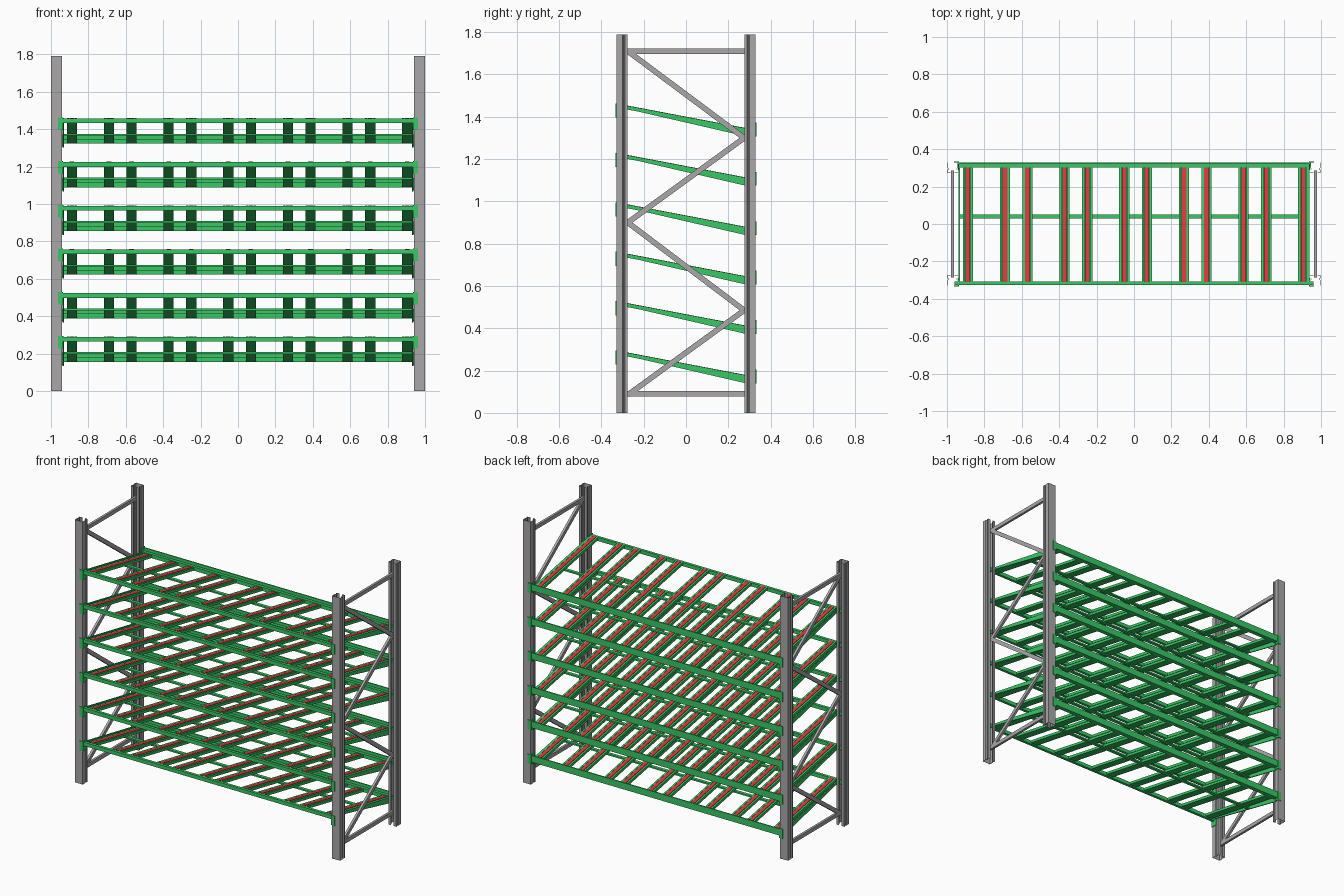
import bpy, bmesh, math
from mathutils import Vector, Matrix

if "Cube" in bpy.data.objects:
    bpy.data.objects.remove(bpy.data.objects["Cube"], do_unlink=True)


def material(name, rgb):
    m = bpy.data.materials.new(name)
    m.use_nodes = True
    m.diffuse_color = (*rgb, 1)
    m.node_tree.nodes["Principled BSDF"].inputs["Base Color"].default_value = (*rgb, 1)
    return m


GREEN = material("green paint", (0.04, 0.58, 0.13))
RED = material("red rollers", (0.7, 0.04, 0.05))
GREY = material("grey steel", (0.4, 0.39, 0.39))

LEVELS = 6
FIRST, STEP = 0.0, 0.2335
SLOPE = -0.19


def place(name, mesh, offset):
    ob = bpy.data.objects.new(name, mesh)
    ob.location = offset
    bpy.context.collection.objects.link(ob)
    return ob


def finish(bm, name, mat):
    bmesh.ops.recalc_face_normals(bm, faces=bm.faces)
    mesh = bpy.data.meshes.new(name)
    bm.to_mesh(mesh)
    bm.free()
    mesh.materials.append(mat)
    return mesh


def add_box(bm, x, y, z):
    """Box given by its (low, high) range on each axis."""
    ranges = (x, y, z)
    size = [b - a for a, b in ranges]
    mid = [(a + b) / 2 for a, b in ranges]
    m = Matrix.Translation(mid) @ Matrix.Diagonal((*size, 1))
    return bmesh.ops.create_cube(bm, size=1, matrix=m)["verts"]


def boxes(name, mat, *specs):
    bm = bmesh.new()
    for s in specs:
        add_box(bm, *s)
    return finish(bm, name, mat)


def both(lo, hi, side):
    return tuple(sorted((lo * side, hi * side)))


def slope_line(y):
    return 0.232 + SLOPE * y


def sloped_box(bm, x, y, z):
    """Box whose z range is measured from the sloping shelf line."""
    for v in add_box(bm, x, y, z):
        v.co.z += slope_line(v.co.y)


# Posts: folded open section, lips facing the middle of the side frame
half = [(0.01, 0.277), (0.029, 0.277), (0.029, 0.288), (0.021, 0.291),
        (0.021, 0.297), (0.029, 0.301), (0.029, 0.329)]
profile = half + [(-x, y) for x, y in reversed(half)]
for sx in (1, -1):
    for sy, place_name in ((-1, "front"), (1, "back")):
        bm = bmesh.new()
        low = [bm.verts.new((x + 0.97 * sx, y * sy, 0)) for x, y in profile]
        high = [bm.verts.new((v.co.x, v.co.y, 1.79)) for v in low]
        for i in range(len(low) - 1):
            bm.faces.new((low[i], low[i + 1], high[i + 1], high[i]))
        side = "left" if sx > 0 else "right"
        post = place(f"{place_name}_{side}_post", finish(bm, "post", GREY), (0, 0, 0))
        wall = post.modifiers.new("wall", "SOLIDIFY")
        wall.thickness = 0.002
        wall.offset = 0

# Side frame bracing: two horizontals and a zigzag of diagonals
zig = [(-0.275, 1.71), (0.275, 1.30), (-0.275, 0.90), (0.275, 0.485), (-0.275, 0.085)]
braces = list(zip(zig, zig[1:]))
braces += [((-0.285, z), (0.285, z)) for z in (0.09, 1.71)]
bm = bmesh.new()
for (y0, z0), (y1, z1) in braces:
    length = math.hypot(y1 - y0, z1 - z0)
    turn = Matrix.Rotation(math.atan2(z1 - z0, y1 - y0), 4, "X")
    shift = Matrix.Translation((0, (y0 + y1) / 2, (z0 + z1) / 2))
    bmesh.ops.create_cube(bm, size=1, matrix=shift @ turn @ Matrix.Diagonal((0.016, length, 0.026, 1)))
brace_mesh = finish(bm, "bracing", GREY)
for sx, side in ((1, "left"), (-1, "right")):
    place(f"{side}_bracing", brace_mesh, (0.97 * sx, 0, 0))

# Roller tracks: green channels with a red roller strip in each
track_x = [start + 0.319 * i for start in (-0.888, -0.69) for i in range(6)]
channels, rollers = bmesh.new(), bmesh.new()
run = (-0.31, 0.305)
for cx in track_x:
    sloped_box(channels, (cx - 0.027, cx + 0.027), run, (-0.018, -0.013))
    for s in (1, -1):
        wall_x = tuple(sorted((cx + 0.015 * s, cx + 0.027 * s)))
        sloped_box(channels, wall_x, run, (-0.013, 0))
    sloped_box(rollers, (cx - 0.0125, cx + 0.0125), run, (-0.012, 0.001))

# Tapered side plates, deeper towards the back
plates = bmesh.new()
for s in (1, -1):
    verts = add_box(plates, both(0.931, 0.938, s), (-0.31, 0.31), (0, 1))
    for v in verts:
        depth = 0.027 + 0.04 * v.co.y
        v.co.z = slope_line(v.co.y) - (0 if v.co.z > 0.5 else depth)

# Beams across the width
front_beam = boxes("front_beam", GREEN,
                   ((-0.96, 0.96), (-0.327, -0.308), (0.265, 0.29)))
back_beam = boxes("back_beam", GREEN,
                  ((-0.945, 0.945), (0.302, 0.33), (0.155, 0.18)),
                  ((-0.945, 0.945), (0.322, 0.33), (0.18, 0.2)))
middle_bar = boxes("middle_bar", GREEN,
                   ((-0.932, 0.932), (0.03, 0.052), (0.198, 0.208)))

# Corner brackets wrapping the post faces
specs = []
for s in (1, -1):
    for sy, z in ((-1, (0.228, 0.295)), (1, (0.14, 0.205))):
        specs.append((both(0.935, 0.962, s), both(0.329, 0.334, sy), z))
        specs.append((both(0.935, 0.94, s), both(0.29, 0.332, sy), z))
brackets = boxes("brackets", GREEN, *specs)

parts = {
    "roller_channels": finish(channels, "roller_channels", GREEN),
    "roller_strips": finish(rollers, "roller_strips", RED),
    "side_plates": finish(plates, "side_plates", GREEN),
    "front_beam": front_beam,
    "back_beam": back_beam,
    "middle_bar": middle_bar,
    "brackets": brackets,
}
for level in range(LEVELS):
    for name, mesh in parts.items():
        place(f"shelf_{level + 1}_{name}", mesh, Vector((0, 0, FIRST + STEP * level)))
